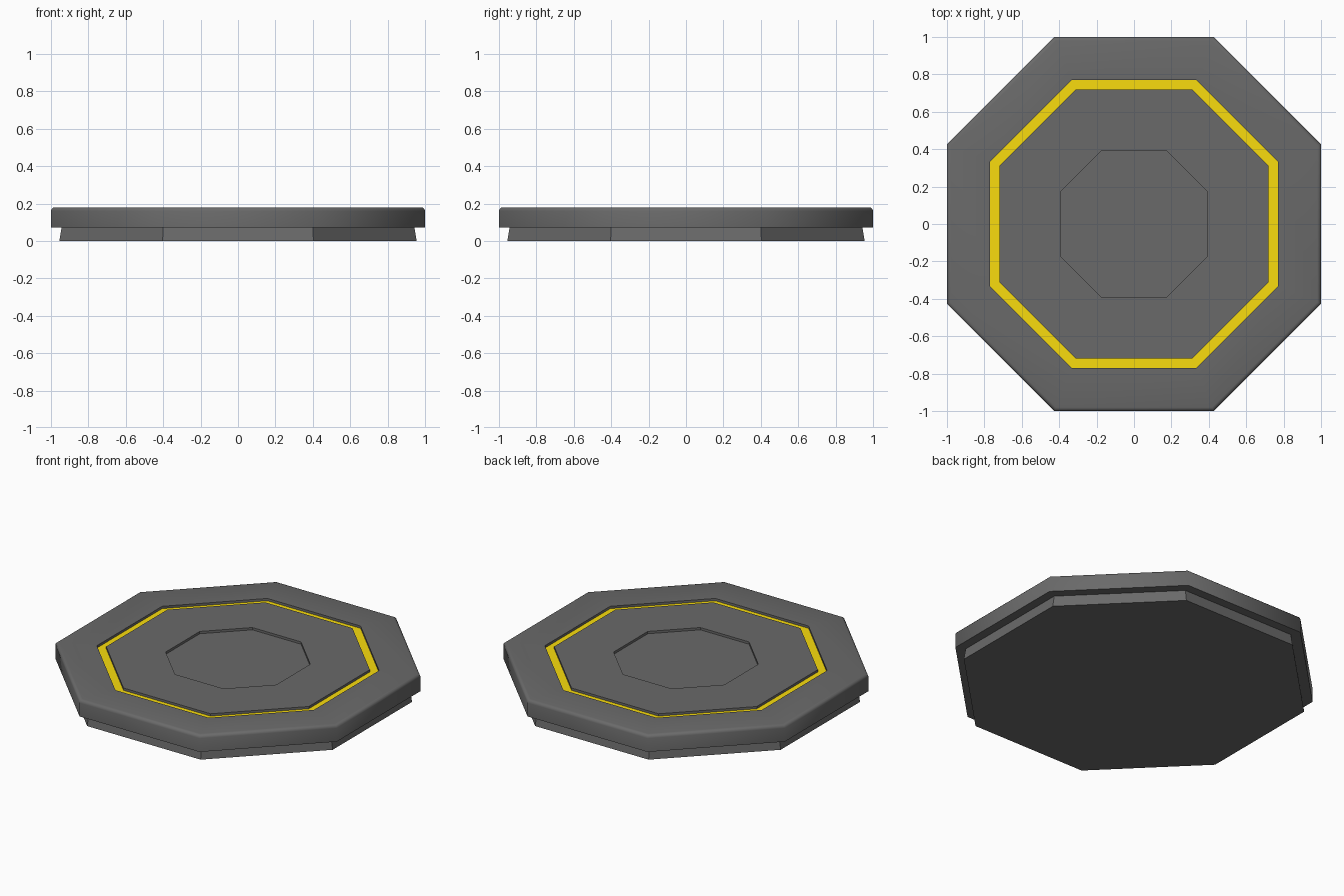
import bpy, bmesh, math

if "Cube" in bpy.data.objects:
    bpy.data.objects.remove(bpy.data.objects["Cube"])


def paint(name, colour):
    mat = bpy.data.materials.new(name)
    mat.diffuse_color = colour
    mat.use_nodes = True
    mat.node_tree.nodes["Principled BSDF"].inputs["Base Color"].default_value = mat.diffuse_color
    return mat


def octagon(apothem, z, ratio):
    """Eight corners; ratio = half side length / apothem."""
    a, b = apothem, apothem * ratio
    return [(x, y, z) for x, y in
            ((a, -b), (a, b), (b, a), (-b, a), (-a, b), (-a, -b), (-b, -a), (b, -a))]


def octagon_lathe(name, profile, mat, cap_start=False, cap_end=False):
    """Stack octagonal loops (apothem, z, ratio) running bottom to top, outside to centre."""
    bm = bmesh.new()
    loops = [[bm.verts.new(c) for c in octagon(*p)] for p in profile]
    for lo, hi in zip(loops, loops[1:]):
        for i in range(8):
            j = (i + 1) % 8
            bm.faces.new((lo[i], lo[j], hi[j], hi[i]))
    if cap_start:
        bm.faces.new(loops[0][::-1])
    if cap_end:
        bm.faces.new(loops[-1])
    mesh = bpy.data.meshes.new(name)
    bm.to_mesh(mesh)
    bm.free()
    mesh.materials.append(mat)
    obj = bpy.data.objects.new(name, mesh)
    bpy.context.collection.objects.link(obj)
    return obj


TOP, UNDER, FLOOR = 0.18, 0.073, 0.165
OUT, RING, MID = 0.426, 0.43, 0.44
dark = paint("dark_grey", (0.144, 0.144, 0.144, 1))
yellow = paint("yellow", (0.95, 0.72, 0.004, 1))

# Tapered foot, flat shaded
octagon_lathe("base", [(0.955, 0, 0.422), (0.943, UNDER, 0.425)], dark, cap_start=True)

# Slab rim: underside, side, rounded top edge, top surface, outer groove wall
R = 0.02
rounded = [(1 - R + R * math.cos(t), TOP - R + R * math.sin(t), OUT)
           for t in (math.radians(a) for a in (0, 30, 60, 90))]
rim = octagon_lathe("slab_rim", [(0.943, UNDER, 0.425), (1, UNDER, OUT), *rounded,
                                 (0.771, TOP, RING), (0.771, FLOOR, RING)], dark)

# Yellow stripe on the groove floor
octagon_lathe("groove_stripe", [(0.771, FLOOR, RING), (0.72, FLOOR, RING)], yellow)

# Inner plate with shallow recessed centre
octagon_lathe("inner_plate", [(0.72, FLOOR, RING), (0.72, TOP, RING),
                              (0.393, TOP, MID), (0.393, FLOOR, MID)], dark, cap_end=True)

# Smooth the rim around its corners, keeping right-angle edges sharp
bpy.ops.object.select_all(action='DESELECT')
rim.select_set(True)
bpy.context.view_layer.objects.active = rim
bpy.ops.object.shade_smooth_by_angle(angle=math.radians(50))
